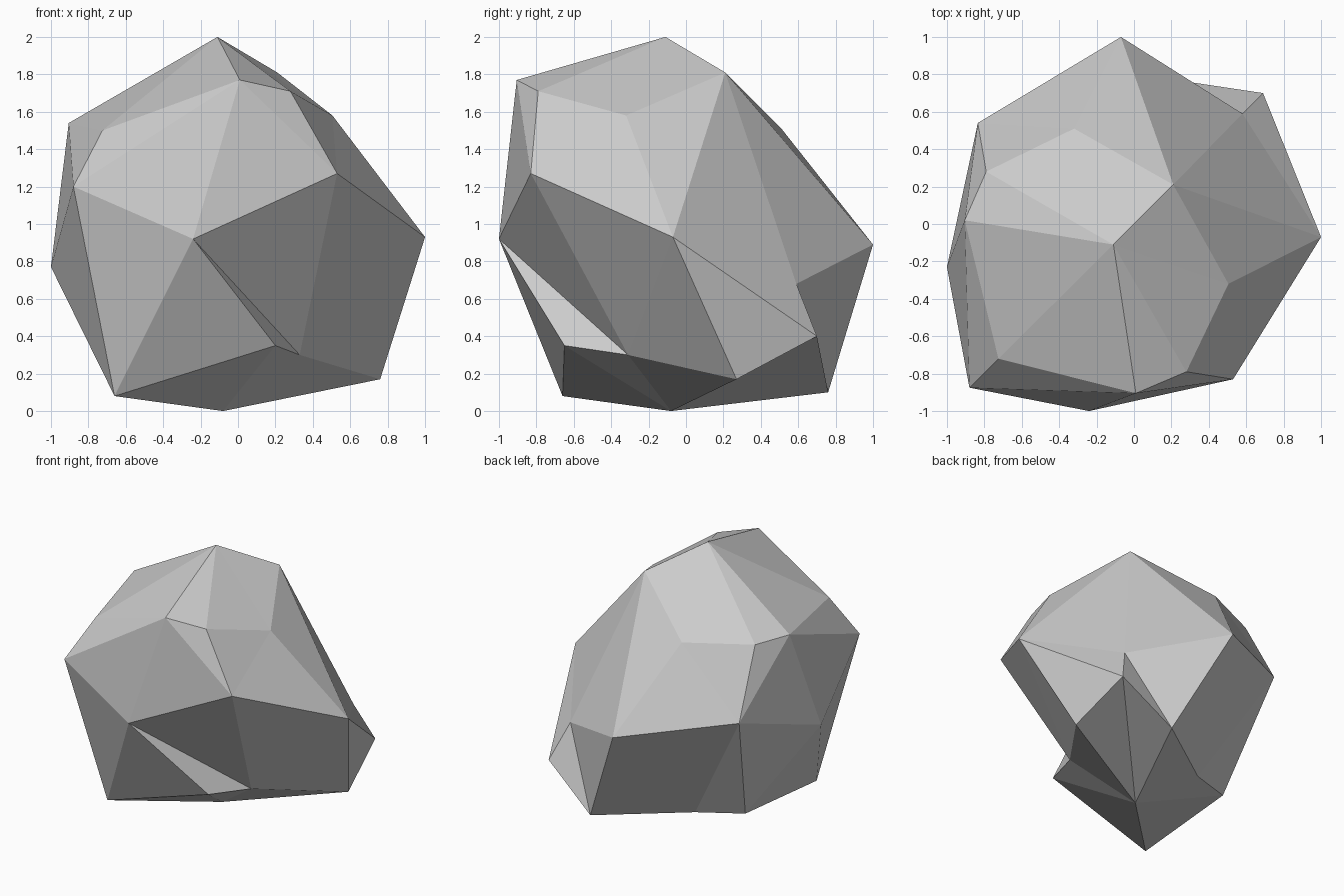
import bpy, bmesh
from mathutils import Vector

if "Cube" in bpy.data.objects:
    bpy.data.objects.remove(bpy.data.objects["Cube"])

# Boulder: a once-subdivided cube whose 3 x 3 rings are pulled into an irregular stone.
# Rows run front to back, columns left to right.
BOTTOM = [[(-.66, -.66, .08), (.20, -.65, .35), (.33, -.31, .30)],
          [(-.65, .20, .15), (-.08, -.08, 0), (.76, .27, .17)],
          [(-.31, .33, .12), (.29, .76, .10), (.69, .70, .40)]]
MIDDLE = [[(-.88, -.875, 1.20), (-.24, -1, .92), (.53, -.83, 1.27)],
          [(-1, -.23, .77), None, (1, -.07, .93)],
          [(-.835, .54, 1.03), (-.07, 1, .89), (.58, .59, .68)]]
TOP = [[(-.725, -.72, 1.50), (.01, -.905, 1.77), (.28, -.79, 1.71)],
       [(-.905, .02, 1.54), (-.11, -.11, 2), (.505, -.32, 1.58)],
       [(-.79, .28, 1.53), (-.32, .51, 1.51), (.21, .21, 1.81)]]
LAYERS = [BOTTOM, MIDDLE, TOP]

# Quads creased across the corner; all others crease from side centre to corner.
CROSS = {((0, -1, 0), (-1, -1, 1)), ((0, -1, 0), (1, -1, 1)),
         ((1, 0, 0), (1, -1, 1)),
         ((0, 1, 0), (1, 1, -1)), ((0, 1, 0), (-1, 1, 1)),
         ((-1, 0, 0), (-1, -1, 1)), ((-1, 0, 0), (-1, 1, 1)),
         ((-1, 0, 0), (-1, 1, -1))}

bm = bmesh.new()
bmesh.ops.create_cube(bm, size=2)
bmesh.ops.subdivide_edges(bm, edges=bm.edges[:], cuts=1, use_grid_fill=True)
grid = {v: tuple(round(c) for c in v.co) for v in bm.verts}


def rank(v):
    # 1 = side centre, 2 = edge middle, 3 = corner
    return sum(abs(c) for c in grid[v])


# Crease every quad
for face in bm.faces[:]:
    verts = sorted(face.verts, key=rank)
    centre, edge_a, edge_b, corner = verts
    if (grid[centre], grid[corner]) in CROSS:
        bmesh.utils.face_split(face, edge_a, edge_b)
    else:
        bmesh.utils.face_split(face, centre, corner)

# Pull the grid into the stone shape
for v, (i, j, k) in grid.items():
    v.co = Vector(LAYERS[k + 1][j + 1][i + 1])
bm.normal_update()

mesh = bpy.data.meshes.new("boulder")
bm.to_mesh(mesh)
bm.free()
boulder = bpy.data.objects.new("boulder", mesh)
bpy.context.collection.objects.link(boulder)
